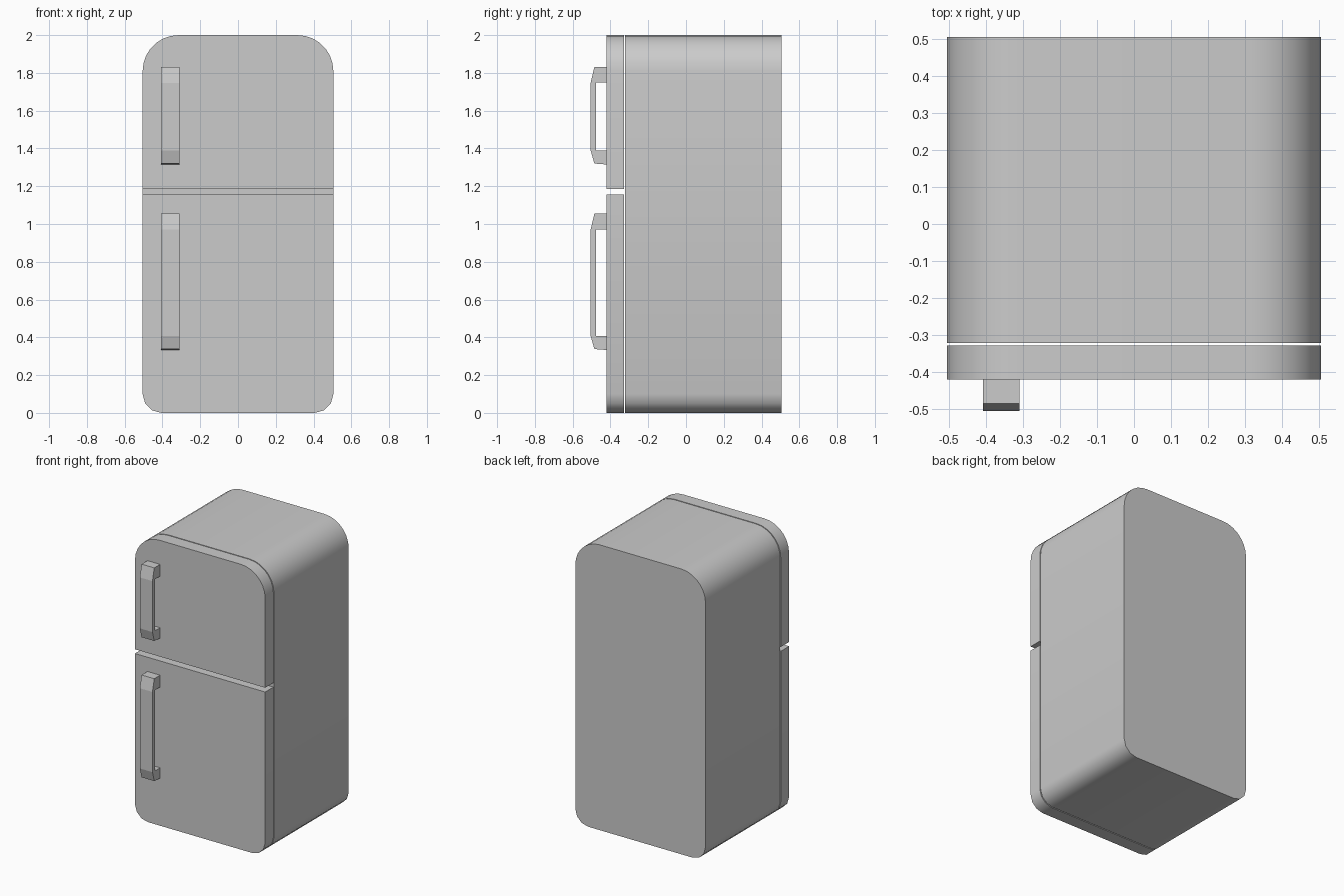
import bpy
import bmesh
from math import sin, cos, pi, radians

if "Cube" in bpy.data.objects:
    bpy.data.objects.remove(bpy.data.objects["Cube"])

HALF_W, TOP_R, BOTTOM_R = 0.505, 0.19, 0.10


def extrude(name, verts, offset, smooth=True):
    """Closed profile (3D points) extruded along offset."""
    bm = bmesh.new()
    face = bm.faces.new([bm.verts.new(v) for v in verts])
    ret = bmesh.ops.extrude_face_region(bm, geom=[face])
    moved = [g for g in ret["geom"] if isinstance(g, bmesh.types.BMVert)]
    bmesh.ops.translate(bm, verts=moved, vec=offset)
    bmesh.ops.recalc_face_normals(bm, faces=bm.faces)
    mesh = bpy.data.meshes.new(name)
    bm.to_mesh(mesh)
    bm.free()
    obj = bpy.data.objects.new(name, mesh)
    bpy.context.collection.objects.link(obj)
    if smooth:
        bpy.ops.object.select_all(action='DESELECT')
        obj.select_set(True)
        bpy.context.view_layer.objects.active = obj
        bpy.ops.object.shade_smooth_by_angle(angle=radians(35))
    return obj


def corners(z, r, n, sign):
    """Right side rounded corner at height z, ordered side -> middle."""
    if r == 0:
        return [(HALF_W, z)]
    return [(HALF_W - r + r * cos(a), z + sign * (r * sin(a) - r))
            for a in (i * pi / 2 / n for i in range(n + 1))]


def slab(name, y0, y1, z0, z1, r_bottom, r_top):
    """Front-view panel outline with rounded or square ends."""
    right = corners(z0, r_bottom, 3, -1)[::-1] + corners(z1, r_top, 7, 1)
    outline = right + [(-x, z) for x, z in reversed(right)]
    return extrude(name, [(x, y0, z) for x, z in outline], (0, y1 - y0, 0))


def handle(name, z0, z1):
    """Chamfered C-shaped pull."""
    back, front = -0.42, -0.505
    profile = [(back, z1), (-0.485, z1), (front, z1 - 0.085),
               (front, z0 + 0.075), (-0.485, z0 + 0.005), (back, z0),
               (back, z0 + 0.073), (-0.476, z0 + 0.073),
               (-0.476, z1 - 0.083), (back, z1 - 0.083)]
    return extrude(name, [(-0.408, y, z) for y, z in profile],
                   (0.098, 0, 0), smooth=False)


# Cabinet
slab("cabinet", -0.322, 0.505, 0, 2, BOTTOM_R, TOP_R)

# Doors, separated by a narrow gap
slab("freezer_door", -0.42, -0.329, 1.185, 2, 0, TOP_R)
slab("fridge_door", -0.42, -0.329, 0, 1.155, BOTTOM_R, 0)

# Door handles
handle("freezer_handle", 1.315, 1.832)
handle("fridge_handle", 0.333, 1.055)
